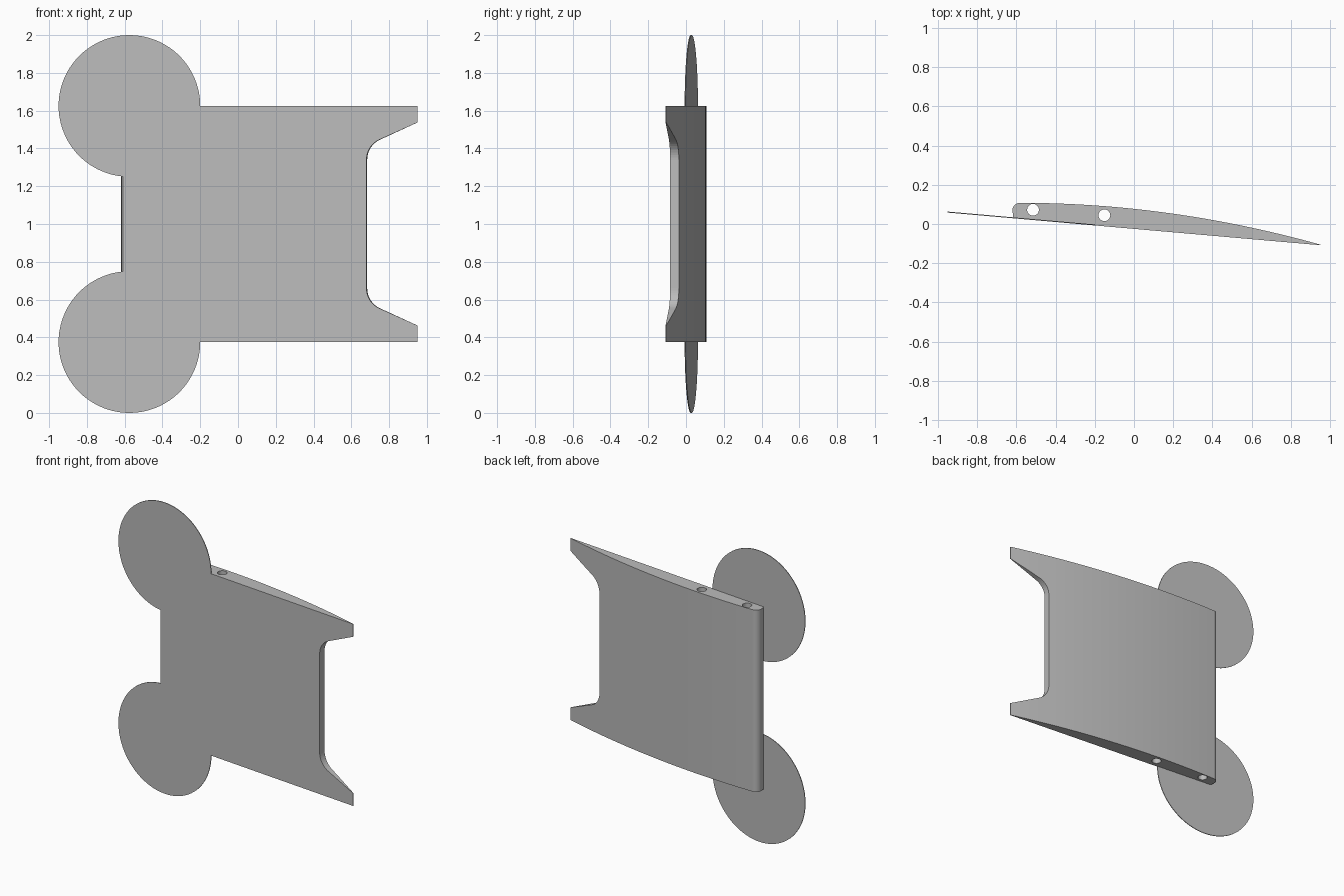
import bpy
import bmesh
from math import sin, cos, radians
from mathutils import Vector

cube = bpy.data.objects.get("Cube")
if cube:
    bpy.data.objects.remove(cube)

SLOPE = 0.0875          # tilt of the flat front face
LOW, HIGH = 0.375, 1.625
RADIUS = 0.375
DISC_X = -0.575

grey = bpy.data.materials.new("plain grey")
grey.use_nodes = True
colour = (0.5, 0.5, 0.5, 1)
grey.diffuse_color = colour
grey.node_tree.nodes["Principled BSDF"].inputs["Base Color"].default_value = colour


def front(x):
    return -0.108 - SLOPE * (x - 0.95)


def arc(cx, cy, r, start, end, steps):
    angles = [radians(start + (end - start) * i / steps) for i in range(steps + 1)]
    return [(cx + r * cos(a), cy + r * sin(a)) for a in angles]


def prism(name, points, offset):
    """Solid made by sweeping a closed outline along an offset."""
    bm = bmesh.new()
    face = bm.faces.new([bm.verts.new(p) for p in points])
    swept = bmesh.ops.extrude_face_region(bm, geom=[face], use_keep_orig=True)
    moved = [g for g in swept["geom"] if isinstance(g, bmesh.types.BMVert)]
    bmesh.ops.translate(bm, verts=moved, vec=Vector(offset))
    bmesh.ops.recalc_face_normals(bm, faces=bm.faces)
    mesh = bpy.data.meshes.new(name)
    bm.to_mesh(mesh)
    bm.free()
    mesh.materials.append(grey)
    obj = bpy.data.objects.new(name, mesh)
    bpy.context.collection.objects.link(obj)
    return obj


def cut(target, cutter):
    mod = target.modifiers.new(cutter.name, "BOOLEAN")
    mod.operation = "DIFFERENCE"
    mod.solver = "EXACT"
    mod.object = cutter
    cutter.hide_render = True
    cutter.hide_viewport = True


# Vane body: flat front, curved back, rounded leading edge
profile = [(0.95, front(0.95)), (-0.608, front(-0.608)), (-0.616, 0.037)]
profile += arc(-0.582, 0.07, 0.038, 180, 90, 10)
for i in range(1, 25):
    t = i / 24
    profile.append((-0.582 + 1.532 * t, 0.108 - 0.213 * t * t))
vane = prism("vane_body", [(x, y, LOW) for x, y in profile], (0, 0, HIGH - LOW))

# Notch in the trailing edge, with filleted corners, cut square to the front
upper = [(1.1, 1.606), (0.945, 1.535)]
upper += arc(0.797, 1.34, 0.117, 114.7, 180, 10)
outline = upper + [(x, 2 - z) for x, z in reversed(upper)]
depth = 0.4
notch = prism("notch_cutter",
              [(x - 0.1 * SLOPE, front(x) - 0.1, z) for x, z in outline],
              (depth * SLOPE, depth, 0))
cut(vane, notch)

# Two pin holes running the full height
for name, x, y in (("leading_hole_cutter", -0.515, 0.0725),
                   ("middle_hole_cutter", -0.151, 0.0445)):
    ring = arc(x, y, 0.03, 0, 360, 32)[:-1]
    cut(vane, prism(name, [(px, py, LOW - 0.1) for px, py in ring],
                    (0, 0, HIGH - LOW + 0.2)))

# Thin round tabs at both ends, flush with the front of the vane
tab = arc(DISC_X, HIGH, RADIUS, 0, 265, 72) + [(-0.608, HIGH)]
for name, flip in (("upper_round_tab", False), ("lower_round_tab", True)):
    points = [(x, front(x), 2 - z if flip else z) for x, z in tab]
    prism(name, points, (0, 0.005, 0))
